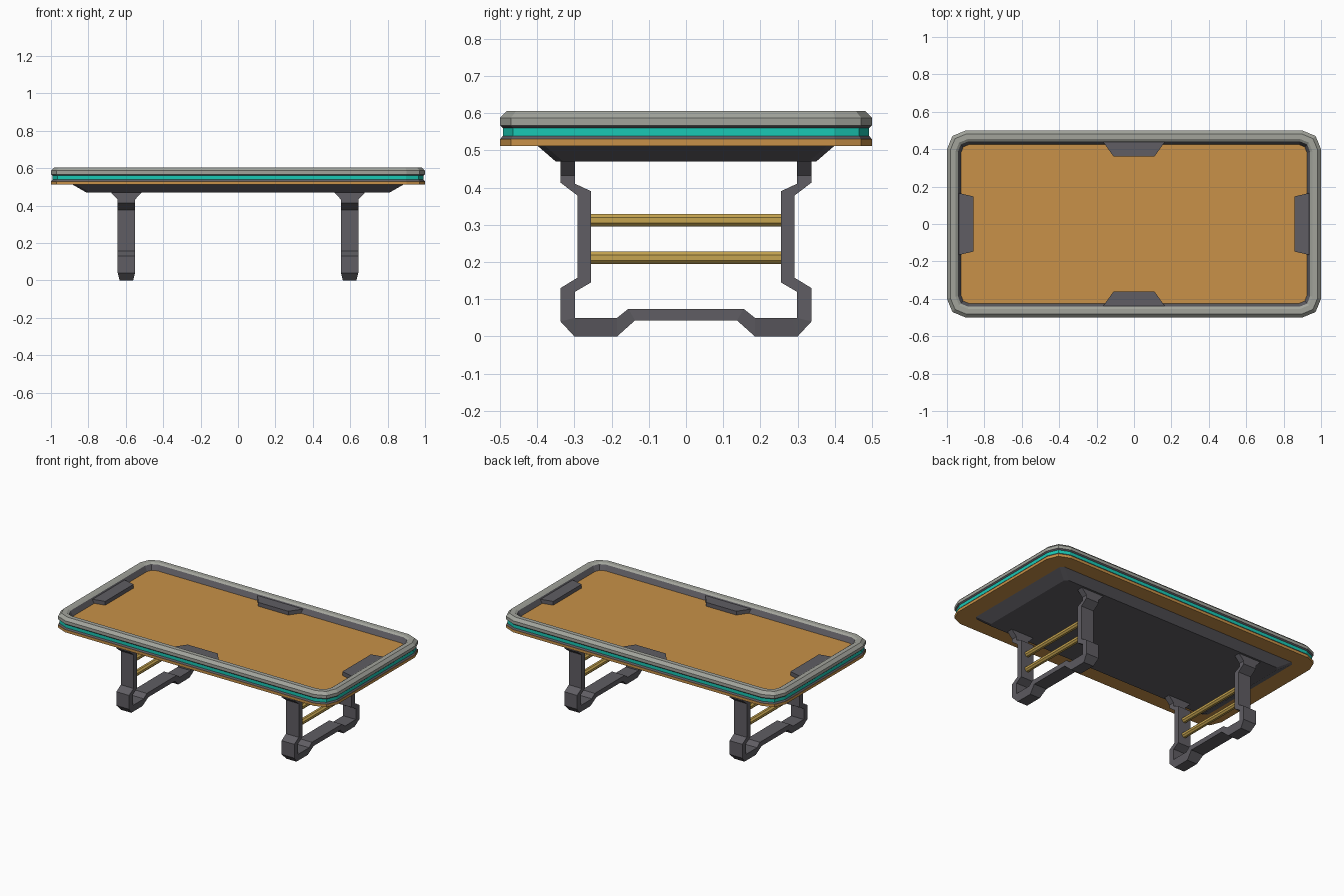
import bpy, bmesh, math

if "Cube" in bpy.data.objects:
    bpy.data.objects.remove(bpy.data.objects["Cube"])


def material(name, rgb):
    m = bpy.data.materials.new(name)
    m.diffuse_color = (*rgb, 1)
    m.use_nodes = True
    m.node_tree.nodes["Principled BSDF"].inputs["Base Color"].default_value = m.diffuse_color
    return m


LIGHT = material("light_grey", (0.36, 0.37, 0.33))
DARK = material("dark_grey", (0.115, 0.11, 0.125))
WOOD = material("orange_wood", (0.58, 0.285, 0.065))
TEAL = material("teal_glow", (0.01, 0.58, 0.46))
GOLD = material("gold_metal", (0.56, 0.37, 0.08))


def rounded_rect(hx, hy, r, z, seg=2):
    pts = []
    for k, (sx, sy) in enumerate(((1, 1), (-1, 1), (-1, -1), (1, -1))):
        for i in range(seg + 1):
            a = math.pi / 2 * (k + i / seg)
            pts.append((sx * (hx - r) + r * math.cos(a), sy * (hy - r) + r * math.sin(a), z))
    return pts


def loft(name, rings, mats, caps=True, closed=False, strip_mats=None):
    """Skin a list of equal-length rings of points."""
    bm = bmesh.new()
    vr = [[bm.verts.new(p) for p in ring] for ring in rings]
    n = len(vr[0])
    for i in range(len(vr) if closed else len(vr) - 1):
        a, b = vr[i], vr[(i + 1) % len(vr)]
        for j in range(n):
            f = bm.faces.new((a[j], a[(j + 1) % n], b[(j + 1) % n], b[j]))
            f.material_index = strip_mats[i] if strip_mats else 0
    if caps and not closed:
        bm.faces.new(vr[0])
        bm.faces.new(vr[-1])
    bmesh.ops.recalc_face_normals(bm, faces=bm.faces)
    me = bpy.data.meshes.new(name)
    bm.to_mesh(me)
    bm.free()
    for m in mats:
        me.materials.append(m)
    ob = bpy.data.objects.new(name, me)
    bpy.context.collection.objects.link(ob)
    return ob


def layer(inset, z):
    return rounded_rect(1 - inset, 0.5 - inset, 0.1 - 0.75 * inset, z)


# Table top layers, bottom to top
loft("underside_tray", [rounded_rect(0.81, 0.35, 0.02, 0.47, 1),
                        rounded_rect(0.885, 0.40, 0.02, 0.513, 1)], [DARK])
loft("lower_board", [layer(0, 0.512), layer(0, 0.53)], [WOOD])
loft("lower_trim", [layer(0.001, 0.53), layer(0.008, 0.539)], [DARK])
loft("glow_band", [layer(0.008, 0.539), layer(0.008, 0.56)], [TEAL])
loft("playing_surface", [layer(0.07, 0.545), layer(0.07, 0.565)], [WOOD])

# Raised rim: light outside, dark lower lip and inner wall
rim = [(0.008, 0.56), (0, 0.567), (0, 0.587), (0.018, 0.605), (0.046, 0.605),
       (0.058, 0.597), (0.076, 0.563)]
loft("rim", [layer(d, z) for d, z in rim], [LIGHT, DARK], closed=True,
     strip_mats=[1, 0, 0, 0, 0, 1, 1])

# Trapezoid plates on the inner edge of the rim
for s, side in ((1, "a"), (-1, "b")):
    long_pl = [(-0.166, s * 0.44), (0.166, s * 0.44), (0.11, s * 0.362), (-0.11, s * 0.362)]
    end_pl = [(s * 0.935, -0.165), (s * 0.935, 0.165), (s * 0.857, 0.147), (s * 0.857, -0.147)]
    for nm, pl in (("long_side_plate_", long_pl), ("end_plate_", end_pl)):
        loft(nm + side, [[(x, y, z) for x, y in pl] for z in (0.56, 0.59)], [DARK])

# Leg frame: outer y, z, inner y, z, outer half width, inner half width
W = 0.046
half = [(0.337, 0.475, 0.298, 0.475, 0.086, 0.086),
        (0.337, 0.432, 0.298, 0.432, W, W),
        (0.337, 0.413, 0.298, 0.41, W, W),
        (0.291, 0.378, 0.255, 0.39, W, W),
        (0.291, 0.158, 0.255, 0.145, W, W),
        (0.337, 0.13, 0.298, 0.12, W, W),
        (0.337, 0.04, 0.298, 0.05, W, W),
        (0.30, 0.0, 0.285, 0.05, 0.036, W),
        (0.185, 0.0, 0.185, 0.05, 0.036, W),
        (0.137, 0.043, 0.155, 0.074, W, W)]
path = half + [(-a, b, -c, d, e, f) for a, b, c, d, e, f in reversed(half)]

for cx, side in ((-0.597, "left"), (0.597, "right")):
    loft(side + "_leg_frame",
         [[(cx - wo, yo, zo), (cx + wo, yo, zo), (cx + wi, yi, zi), (cx - wi, yi, zi)]
          for yo, zo, yi, zi, wo, wi in path], [DARK])
    # Two octagonal cross bars
    for zc, lvl in ((0.211, "lower"), (0.312, "upper")):
        ring = [(cx + 0.0185 * math.cos(a), zc + 0.0185 * math.sin(a))
                for a in (math.pi / 8 + i * math.pi / 4 for i in range(8))]
        loft(f"{side}_{lvl}_bar", [[(x, y, z) for x, z in ring] for y in (-0.257, 0.257)], [GOLD])
